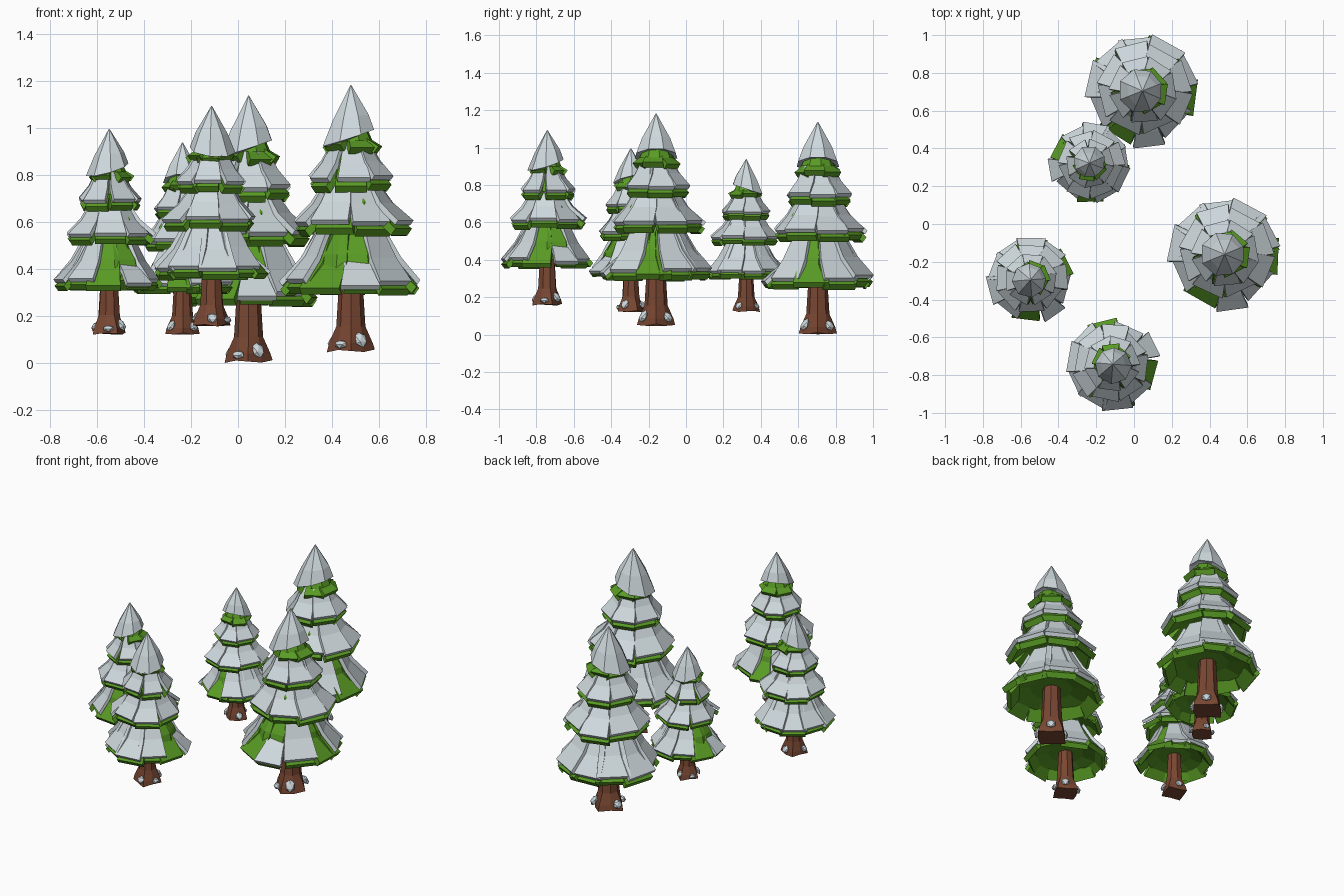
import bpy, bmesh, math, random
from mathutils import Matrix, Vector

if "Cube" in bpy.data.objects:
    bpy.data.objects.remove(bpy.data.objects["Cube"])

random.seed(4)


def material(name, rgb):
    m = bpy.data.materials.new(name)
    m.diffuse_color = (*rgb, 1)
    m.use_nodes = True
    m.node_tree.nodes["Principled BSDF"].inputs["Base Color"].default_value = m.diffuse_color
    return m


SNOW = material("snow", (0.62, 0.69, 0.72))
GREEN = material("needle_green", (0.10, 0.33, 0.018))
BARK = material("bark_brown", (0.19, 0.062, 0.032))

# tiers: inner r, top z, outer r, bottom z, inner half width, outer half width, branches
# each branch: angle, reach factor, has snow
TIERS = [
    (0.13, 0.53, 0.275, 0.275, 0.055, 0.100,
     [(-42, 0.92, 1), (-3, 1.03, 0), (28, 1.0, 1), (62, 1.02, 1), (97, 0.99, 1),
      (132, 0.99, 1), (168, 1.04, 1), (204, 0.95, 1), (236, 1.0, 0)]),
    (0.095, 0.735, 0.228, 0.525, 0.045, 0.088,
     [(-65, 0.9, 1), (-22, 1.08, 1), (20, 1.06, 1), (62, 1.0, 1), (105, 1.08, 1),
      (150, 0.98, 1), (195, 0.95, 1), (245, 0.93, 1)]),
    (0.065, 0.905, 0.165, 0.715, 0.035, 0.070,
     [(-85, 0.95, 1), (-35, 1.0, 1), (10, 1.0, 1), (58, 1.0, 1), (105, 1.0, 1),
      (155, 0.97, 1), (212, 0.95, 1)]),
    (0.05, 0.99, 0.118, 0.875, 0.025, 0.058,
     [(-60, 0.95, 0), (-8, 1.08, 0), (45, 1.05, 0), (100, 0.95, 0), (155, 0.9, 0), (220, 0.9, 0)]),
]


def slab(bm, angle, rows, thick):
    """Bent plate following rows of (radius, height, half width)."""
    rot = Matrix.Rotation(math.radians(angle), 4, 'Z')
    layers = []
    for d in (0, thick):
        layers.append([[bm.verts.new(rot @ Vector((r - d * 0.6, s * w, z - d * 0.8)))
                        for s in (-1, 1)] for r, z, w in rows])
    top, low = layers
    for i in range(len(rows) - 1):
        for g in layers:
            bm.faces.new((g[i][0], g[i][1], g[i + 1][1], g[i + 1][0]))
        for k in (0, 1):
            bm.faces.new((top[i][k], top[i + 1][k], low[i + 1][k], low[i][k]))
    for i in (0, -1):
        bm.faces.new((top[i][0], top[i][1], low[i][1], low[i][0]))


def lathe(bm, rings, n, shift=0.0):
    """Closed faceted solid; each ring is a function of angle giving (r, z)."""
    loops = []
    for ring in rings:
        loop = []
        for k in range(n):
            a = 2 * math.pi * (k + shift) / n
            r, z = ring(a)
            loop.append(bm.verts.new((r * math.cos(a), r * math.sin(a), z)))
        loops.append(loop)
    for lo, hi in zip(loops, loops[1:]):
        for k in range(n):
            bm.faces.new((lo[k], lo[(k + 1) % n], hi[(k + 1) % n], hi[k]))
    bm.faces.new(loops[0])
    bm.faces.new(loops[-1])


def const(r, z):
    return lambda a: (r, z)


def finish(bm, name, mat, matrix):
    bmesh.ops.recalc_face_normals(bm, faces=bm.faces)
    me = bpy.data.meshes.new(name)
    bm.to_mesh(me)
    bm.free()
    me.materials.append(mat)
    ob = bpy.data.objects.new(name, me)
    ob.matrix_world = matrix
    bpy.context.collection.objects.link(ob)


def tree(tag, x, y, z, scale, turn):
    m = (Matrix.Translation((x, y, z)) @ Matrix.Rotation(math.radians(turn), 4, 'Z')
         @ Matrix.Scale(scale, 4))

    # trunk with flared, uneven roots
    bm = bmesh.new()
    lathe(bm, [lambda a: (0.09 + 0.012 * math.cos(4 * a), 0.006 + 0.006 * math.cos(3 * a)),
               lambda a: (0.083 + 0.010 * math.cos(4 * a), 0.04),
               const(0.062, 0.11), const(0.054, 0.24), const(0.045, 0.45)], 8)
    finish(bm, tag + "_trunk", BARK, m)

    # snow lumps on the roots
    bm = bmesh.new()
    for a, r, h in ((-58, 0.08, 0.042), (48, 0.085, 0.036), (165, 0.08, 0.032), (-120, 0.085, 0.022)):
        t = math.radians(a)
        bmesh.ops.create_icosphere(
            bm, subdivisions=1, radius=1,
            matrix=Matrix.Translation((r * math.cos(t), r * math.sin(t), h + 0.012))
            @ Matrix.Rotation(t, 4, 'Z') @ Matrix.Rotation(-0.5, 4, 'Y')
            @ Matrix.Diagonal((0.018, 0.030, h * 0.9, 1)))
    finish(bm, tag + "_root_snow", SNOW, m)

    # branches and the snow plates lying on them
    green, snow = bmesh.new(), bmesh.new()
    for r0, z0, r1, z1, w0, w1, branches in TIERS:
        lathe(green, [const(r1 * 0.45, z1 + 0.05), const(r1 * 0.80, z1 + 0.025),
                      const(r0 + 0.4 * (r1 - r0), z0 - 0.45 * (z0 - z1)),
                      const(r0 * 0.85, z0)], 9, 0.3)
        for i, (a, reach, has_snow) in enumerate(branches):
            lift = 0.010 * (i % 2) + random.uniform(-0.004, 0.004)
            out = r1 * reach
            mid_r, mid_z = r0 + 0.42 * (out - r0), z0 - 0.50 * (z0 - z1)
            mid_w = (w0 + w1) * 0.52
            slab(green, a + random.uniform(-5, 5),
                 [(r0 - 0.012, z0 - 0.02, w0), (mid_r - 0.012, mid_z - 0.02, mid_w),
                  (out, z1 - 0.005 + lift, w1 * 0.97)], 0.035)
            if has_snow:
                slab(snow, a, [(r0, z0 + lift, w0), (mid_r + 0.008, mid_z + lift, mid_w),
                               (out + 0.006, z1 + 0.03 + lift, w1)], 0.024)
    # single low branch standing apart from the others
    slab(green, -82, [(0.12, 0.40, 0.035), (0.20, 0.34, 0.045), (0.285, 0.265, 0.07)], 0.02)
    slab(snow, -82, [(0.165, 0.40, 0.05), (0.22, 0.355, 0.062), (0.297, 0.285, 0.085)], 0.024)
    finish(green, tag + "_branches", GREEN, m)
    finish(snow, tag + "_snow_plates", SNOW, m)

    # snow cap, pulled up on one side
    bm = bmesh.new()
    lathe(bm, [lambda a: (0.085, 0.91 + 0.04 * math.cos(a)),
               lambda a: (0.118 - 0.012 * math.cos(a), 0.912 + 0.038 * math.cos(a) + 0.012 * math.cos(4 * a)),
               lambda a: (0.082, 1.0 + 0.012 * math.cos(a)),
               const(0.002, 1.137)], 8, 0.5)
    finish(bm, tag + "_snow_cap", SNOW, m)


tree("back_tree", 0.045, 0.705, 0.0, 1.0, -1)
tree("right_tree", 0.48, -0.16, 0.045, 1.0, 0)
tree("front_tree", -0.112, -0.742, 0.155, 0.825, 108)
tree("left_tree", -0.548, -0.295, 0.12, 0.77, 27)
tree("small_tree", -0.236, 0.322, 0.12, 0.72, -88)
